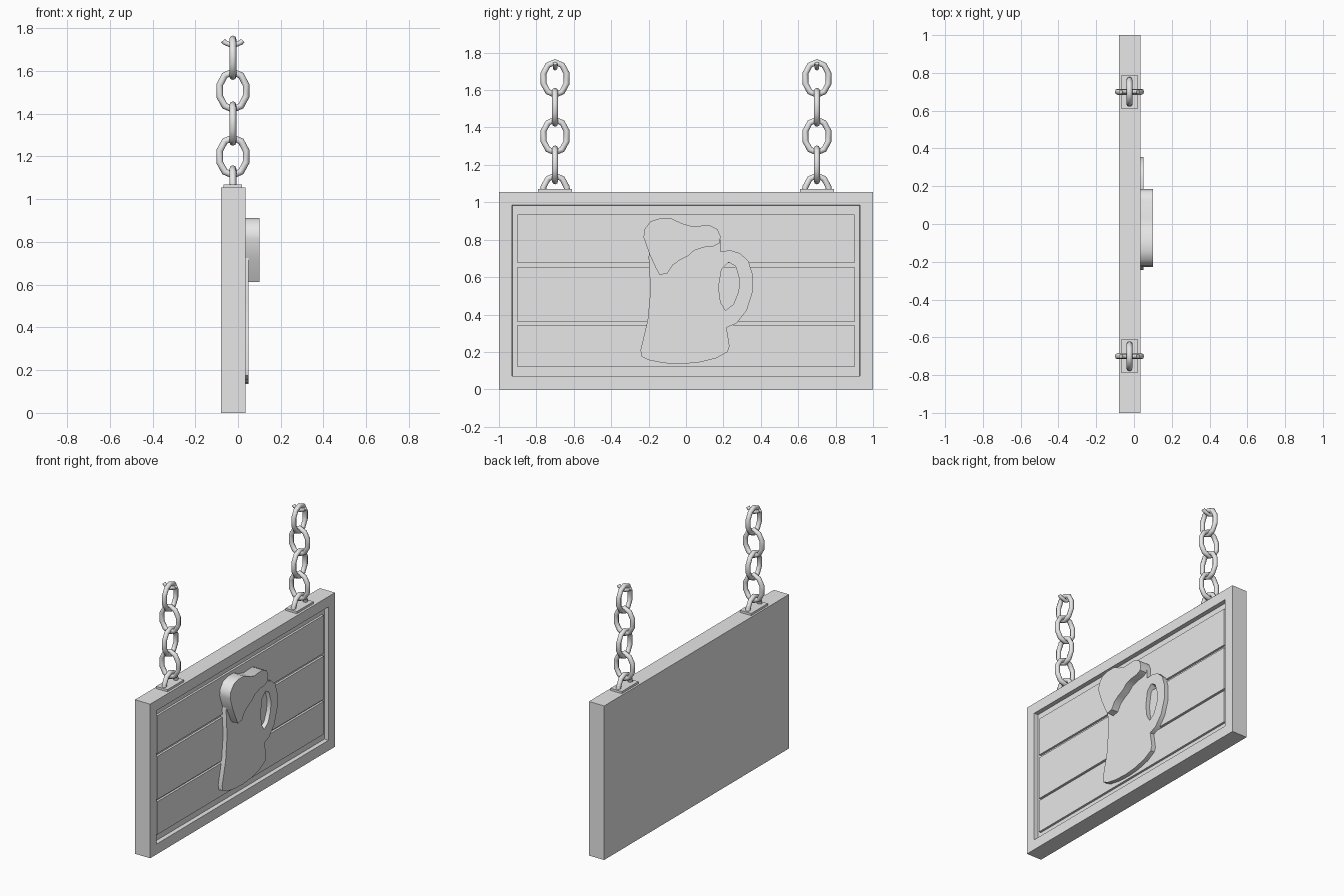
import bpy, bmesh
from math import radians, sin, cos, pi

cube = bpy.data.objects.get("Cube")
if cube:
    bpy.data.objects.remove(cube, do_unlink=True)

grey = bpy.data.materials.new("plain grey")
grey.use_nodes = True
grey.diffuse_color = (0.8, 0.8, 0.8, 1)
grey.node_tree.nodes["Principled BSDF"].inputs["Base Color"].default_value = (0.8, 0.8, 0.8, 1)


def link_object(name, data):
    obj = bpy.data.objects.new(name, data)
    bpy.context.collection.objects.link(obj)
    data.materials.append(grey)
    return obj


def box(name, low, high, edit=None):
    """Box between two corners, with an optional bmesh edit."""
    bm = bmesh.new()
    bmesh.ops.create_cube(bm, size=1)
    for v in bm.verts:
        v.co = [l + (c + 0.5) * (h - l) for c, l, h in zip(v.co, low, high)]
    if edit:
        edit(bm)
    mesh = bpy.data.meshes.new(name)
    bm.to_mesh(mesh)
    bm.free()
    return link_object(name, mesh)


def make_mesh(obj, angle):
    """Turn a curve into a mesh and smooth its gentle edges."""
    bpy.ops.object.select_all(action='DESELECT')
    obj.select_set(True)
    bpy.context.view_layer.objects.active = obj
    bpy.ops.object.convert(target='MESH')
    bpy.ops.object.shade_smooth_by_angle(angle=radians(angle))


def add_spline(curve, points, closed=True):
    spline = curve.splines.new('POLY')
    spline.points.add(len(points) - 1)
    for p, co in zip(spline.points, points):
        p.co = (*co, 1)
    spline.use_cyclic_u = closed


def plate(name, outlines, back, front):
    """Flat cut-out facing +x; outlines are (y, z) loops, later ones are holes."""
    curve = bpy.data.curves.new(name, 'CURVE')
    curve.dimensions = '2D'
    curve.fill_mode = 'BOTH'
    curve.extrude = (front - back) / 2
    for loop in outlines:
        add_spline(curve, [(y, z, 0) for y, z in loop])
    obj = link_object(name, curve)
    obj.rotation_euler = (pi / 2, 0, pi / 2)
    obj.location.x = (front + back) / 2
    make_mesh(obj, 40)


def chain_link(name, y, z, along_y, angles, closed=True, thick=0.016):
    """Oval ring, or part of one, in the yz or xz plane."""
    curve = bpy.data.curves.new(name, 'CURVE')
    curve.dimensions = '3D'
    curve.bevel_depth = thick
    curve.bevel_resolution = 2
    curve.use_fill_caps = True
    points = []
    for a in map(radians, angles):
        side, up = 0.065 * cos(a), 0.088 * sin(a)
        points.append((0, side, up) if along_y else (side, 0, up))
    add_spline(curve, points, closed)
    obj = link_object(name, curve)
    obj.location = (CHAIN_X, y, z)
    make_mesh(obj, 50)


# Board with a recessed front
def recess(bm):
    face = max(bm.faces, key=lambda f: f.calc_center_median().x)
    bmesh.ops.inset_individual(bm, faces=[face], thickness=0.1)
    bmesh.ops.inset_individual(bm, faces=[face], thickness=0.001, depth=-0.03)


box("board", (-0.08, -1, 0), (0.035, 1, 1.055), recess)

# Planks inside the frame
for i, (low, high) in enumerate([(0.12, 0.345), (0.36, 0.655), (0.675, 0.935)]):
    box(f"plank_{i + 1}", (0, -0.9, low), (0.02, 0.9, high))

# Tankard with an open handle
tankard = [(-.2, .71), (-.19, .53), (-.205, .37), (-.243, .21), (-.238, .175),
           (-.195, .155), (-.115, .14), (-.02, .136), (.07, .144), (.16, .166),
           (.222, .2), (.233, .23), (.217, .33), (.27, .353), (.324, .42),
           (.356, .52), (.356, .615), (.334, .685), (.29, .727), (.24, .743),
           (.185, .738), (.185, .8), (.07, .84), (-.17, .84)]
handle_hole = [(.227, .68), (.265, .658), (.286, .588), (.281, .524), (.254, .455),
               (.211, .422), (.185, .465), (.174, .545), (.19, .642)]
plate("tankard", [tankard, handle_hole], 0.005, 0.05)

# Foam spilling over the rim
foam = [(-.227, .813), (-.222, .856), (-.19, .898), (-.142, .913), (-.078, .913),
        (-.024, .888), (.03, .872), (.126, .877), (.168, .856), (.185, .818),
        (.179, .781), (.147, .765), (.094, .759), (.045, .743), (.008, .711),
        (-.035, .69), (-.072, .663), (-.099, .62), (-.142, .612), (-.163, .652),
        (-.195, .722)]
plate("foam", [foam], 0.005, 0.1)

# Two chains, each with a mounting plate, an arch, links and a broken end
CHAIN_X = -0.024
ring = [90 + 36 * i for i in range(10)]
for side, y in (("left", 0.7), ("right", -0.7)):
    box(f"{side}_mount", (CHAIN_X - 0.043, y - 0.09, 1.05), (CHAIN_X + 0.043, y + 0.09, 1.07))
    chain_link(f"{side}_arch", y, 1.055, True, [0, 18, 54, 90, 126, 162, 180], False)
    for i in range(4):
        chain_link(f"{side}_link_{i + 1}", y, 1.2 + 0.154 * i, i % 2 == 1, ring)
    chain_link(f"{side}_chain_end", y, 1.805, False, [225, 234, 270, 306, 315], False, 0.012)
